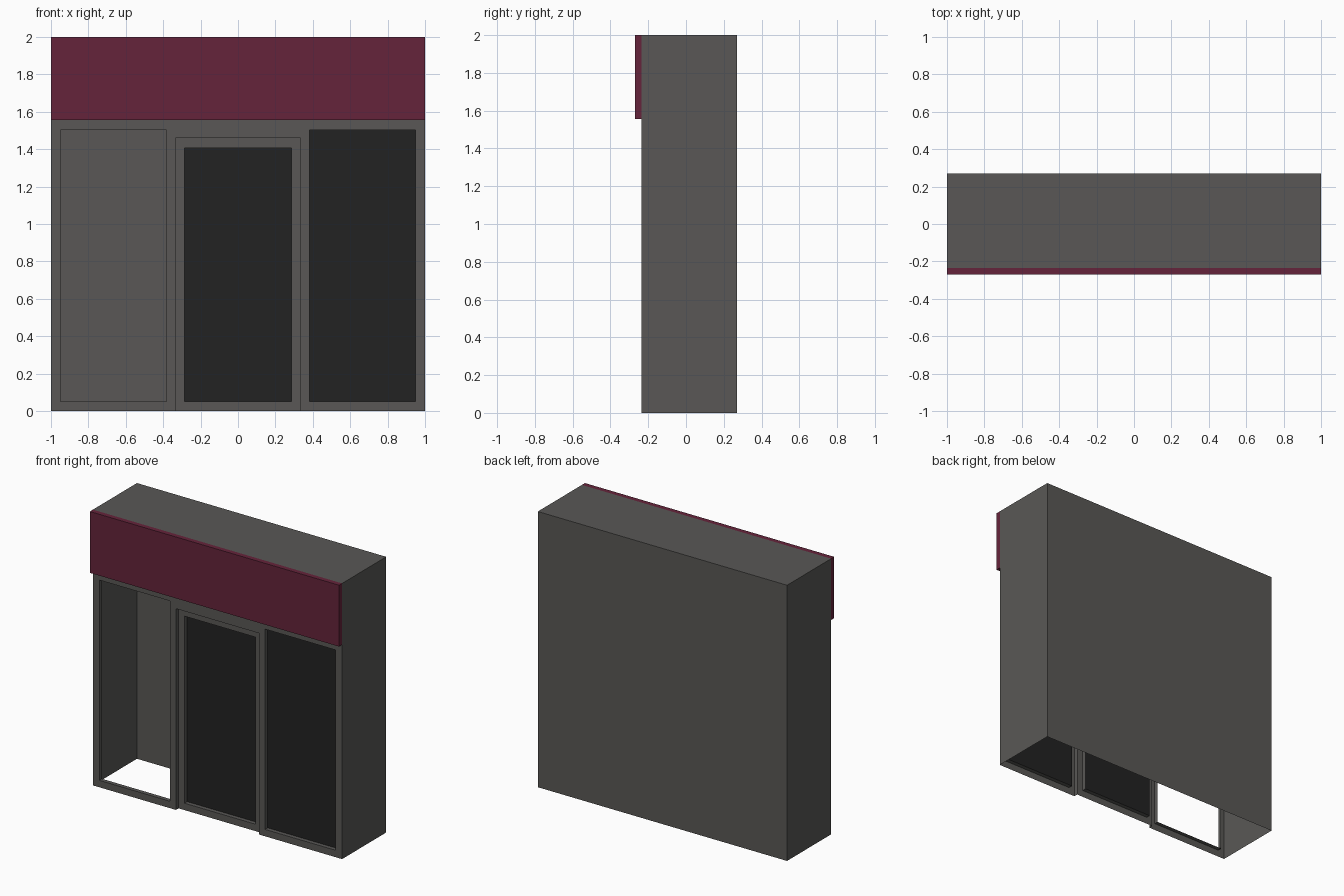
import bpy, bmesh

if "Cube" in bpy.data.objects:
    bpy.data.objects.remove(bpy.data.objects["Cube"])

FRONT, BACK, TOP = -0.235, 0.27, 2.0
STEP = 0.03                      # depth of each recess
SIGN_Z = 1.555
WINDOW = (0.382, 0.949, 0.05, 1.503)
MIRRORED = (-0.949, -0.382, 0.05, 1.503)
DOOR = (-0.334, 0.334, 0.0, 1.46)
DOOR_GLASS = (-0.286, 0.286, 0.05, 1.407)


def material(name, colour):
    m = bpy.data.materials.new(name)
    m.diffuse_color = (*colour, 1)
    m.use_nodes = True
    m.node_tree.nodes["Principled BSDF"].inputs["Base Color"].default_value = m.diffuse_color
    return m


grey = material("grey wall", (0.100, 0.097, 0.092))
red = material("dark red sign", (0.130, 0.0175, 0.043))
black = material("black glass", (0.0160, 0.0160, 0.0160))


def rect(x0, x1, z0, z1, y):
    """Front-facing quad."""
    return [(x0, y, z0), (x1, y, z0), (x1, y, z1), (x0, y, z1)]


def reveal(r, y0, y1, bottom=True):
    """Jamb faces around a rectangle, facing the opening."""
    x0, x1, z0, z1 = r
    q = [[(x0, y0, z0), (x0, y1, z0), (x0, y1, z1), (x0, y0, z1)],
         [(x1, y0, z0), (x1, y0, z1), (x1, y1, z1), (x1, y1, z0)],
         [(x0, y0, z1), (x0, y1, z1), (x1, y1, z1), (x1, y0, z1)]]
    if bottom:
        q.append([(x0, y0, z0), (x1, y0, z0), (x1, y1, z0), (x0, y1, z0)])
    return q


def surround(outer, inner, y):
    """Flat face between an outer rectangle and a hole in it."""
    a0, a1, c0, c1 = outer
    b0, b1, d0, d1 = inner
    parts = [(a0, b0, c0, c1), (b1, a1, c0, c1), (b0, b1, c0, d0), (b0, b1, d1, c1)]
    return [rect(*p, y) for p in parts if p[1] > p[0] and p[3] > p[2]]


def build(name, quads, mat):
    bm = bmesh.new()
    for q in quads:
        bm.faces.new([bm.verts.new(p) for p in q])
    bmesh.ops.remove_doubles(bm, verts=bm.verts, dist=1e-5)
    me = bpy.data.meshes.new(name)
    bm.to_mesh(me)
    bm.free()
    me.materials.append(mat)
    ob = bpy.data.objects.new(name, me)
    bpy.context.collection.objects.link(ob)
    return ob


# Hollow building shell, open underneath
build("building_shell", [
    [(1, FRONT, 0), (1, BACK, 0), (1, BACK, TOP), (1, FRONT, TOP)],
    [(-1, BACK, 0), (-1, FRONT, 0), (-1, FRONT, TOP), (-1, BACK, TOP)],
    [(1, BACK, 0), (-1, BACK, 0), (-1, BACK, TOP), (1, BACK, TOP)],
    [(-1, FRONT, TOP), (1, FRONT, TOP), (1, BACK, TOP), (-1, BACK, TOP)],
], grey)

# Front wall with two window openings and the door recess
wall = surround((-1, DOOR[0], 0, SIGN_Z), MIRRORED, FRONT)
wall += surround((DOOR[1], 1, 0, SIGN_Z), WINDOW, FRONT)
wall.append(rect(DOOR[0], DOOR[1], DOOR[3], SIGN_Z, FRONT))
for window in (WINDOW, MIRRORED):
    wall += reveal(window, FRONT, FRONT + STEP)
wall += reveal(DOOR, FRONT, FRONT + STEP, bottom=False)
build("front_wall", wall, grey)

# Recessed door frame
build("door_frame", surround(DOOR, DOOR_GLASS, FRONT + STEP)
      + reveal(DOOR_GLASS, FRONT + STEP, FRONT + 2 * STEP), grey)

# Glass in the door and right window; the left window is open
build("door_glass", [rect(*DOOR_GLASS, FRONT + 2 * STEP)], black)
build("window_glass", [rect(*WINDOW, FRONT + STEP)], black)

# Sign band standing proud of the wall
S = -0.27
build("sign_band", [
    rect(-1, 1, SIGN_Z, TOP, S),
    [(-1, S, TOP), (1, S, TOP), (1, FRONT, TOP), (-1, FRONT, TOP)],
    [(-1, S, SIGN_Z), (-1, FRONT, SIGN_Z), (1, FRONT, SIGN_Z), (1, S, SIGN_Z)],
    [(1, S, SIGN_Z), (1, FRONT, SIGN_Z), (1, FRONT, TOP), (1, S, TOP)],
    [(-1, FRONT, SIGN_Z), (-1, S, SIGN_Z), (-1, S, TOP), (-1, FRONT, TOP)],
], red)
